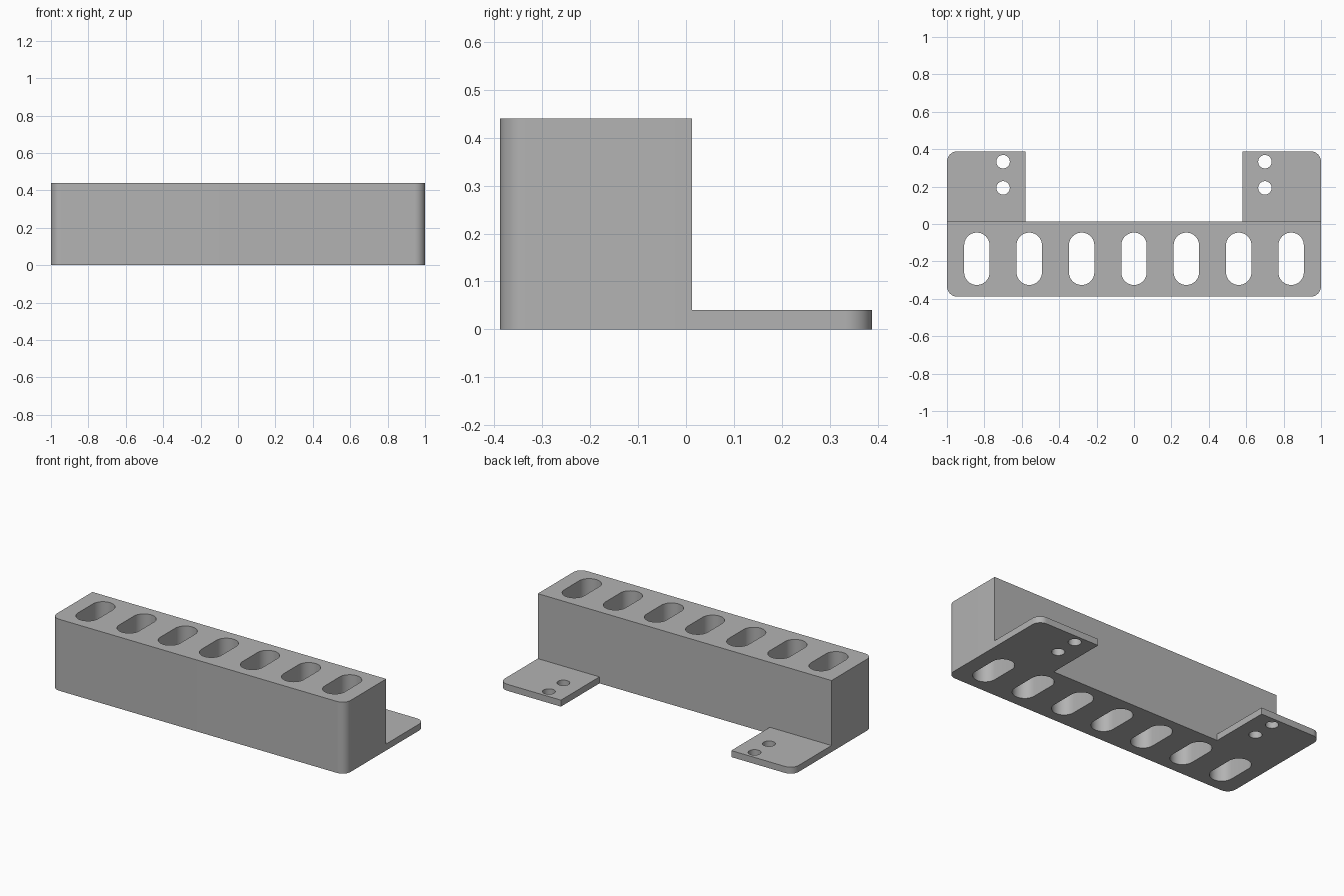
import bpy, bmesh
from math import pi, cos, sin, radians

cube = bpy.data.objects.get("Cube")
if cube:
    bpy.data.objects.remove(cube, do_unlink=True)

GREY = (0.45, 0.45, 0.45, 1.0)
grey = bpy.data.materials.new("plain grey")
grey.use_nodes = True
grey.diffuse_color = GREY
grey.node_tree.nodes["Principled BSDF"].inputs["Base Color"].default_value = GREY

HALF_X, HALF_Y = 1.0, 0.388
BACK = 0.013          # rear wall of the block
CORNER = 0.055


def rounded(x0, x1, y0, y1, radii, steps=12):
    """Rectangle outline; radii run rear right, rear left, front left, front right as +x+y, -x+y, -x-y, +x-y."""
    pts = []
    for i, (x, y, sx, sy) in enumerate([(x1, y1, 1, 1), (x0, y1, -1, 1),
                                        (x0, y0, -1, -1), (x1, y0, 1, -1)]):
        r = radii[i]
        if r == 0:
            pts.append((x, y))
            continue
        for k in range(steps + 1):
            a = pi / 2 * (i + k / steps)
            pts.append((x - sx * r + r * cos(a), y - sy * r + r * sin(a)))
    return pts


def circle(x, y, r, n=40):
    return [(x + r * cos(2 * pi * k / n), y + r * sin(2 * pi * k / n)) for k in range(n)]


def slot(x, y, half_w, half_h, n=20):
    """Upright slot with round ends."""
    s = half_h - half_w
    return ([(x + half_w * cos(pi * k / n), y + s + half_w * sin(pi * k / n)) for k in range(n + 1)] +
            [(x - half_w * cos(pi * k / n), y - s - half_w * sin(pi * k / n)) for k in range(n + 1)])


def plate(name, loops, height):
    """Extrude an outline with holes from the ground up."""
    bm = bmesh.new()
    edges = []
    for loop in loops:
        vs = [bm.verts.new((x, y, 0)) for x, y in loop]
        edges += [bm.edges.new((a, b)) for a, b in zip(vs, vs[1:] + vs[:1])]
    bmesh.ops.triangle_fill(bm, edges=edges, use_beauty=True)
    out = bmesh.ops.extrude_face_region(bm, geom=bm.faces[:], use_keep_orig=True)
    top = [g for g in out["geom"] if isinstance(g, bmesh.types.BMVert)]
    bmesh.ops.translate(bm, verts=top, vec=(0, 0, height))
    bmesh.ops.recalc_face_normals(bm, faces=bm.faces[:])
    me = bpy.data.meshes.new(name)
    bm.to_mesh(me)
    bm.free()
    me.materials.append(grey)
    ob = bpy.data.objects.new(name, me)
    bpy.context.collection.objects.link(ob)
    bpy.ops.object.select_all(action='DESELECT')
    ob.select_set(True)
    bpy.context.view_layer.objects.active = ob
    bpy.ops.object.shade_smooth_by_angle(angle=radians(30))
    return ob


# Tall block with seven through slots
slots = [slot(0.28 * i, -0.186, 0.068, 0.14) for i in range(-3, 4)]
plate("slotted_block",
      [rounded(-HALF_X, HALF_X, -HALF_Y, BACK, (0, 0, CORNER, CORNER))] + slots, 0.44)

# Thin mounting tabs behind the block, two screw holes each
for name, side in (("left_tab", 1), ("right_tab", -1)):
    x0, x1 = sorted((side * 0.58, side * HALF_X))
    radii = (CORNER, 0, 0, 0) if side > 0 else (0, CORNER, 0, 0)
    holes = [circle(side * 0.7, y, 0.036) for y in (0.193, 0.333)]
    plate(name, [rounded(x0, x1, BACK, HALF_Y, radii)] + holes, 0.04)
